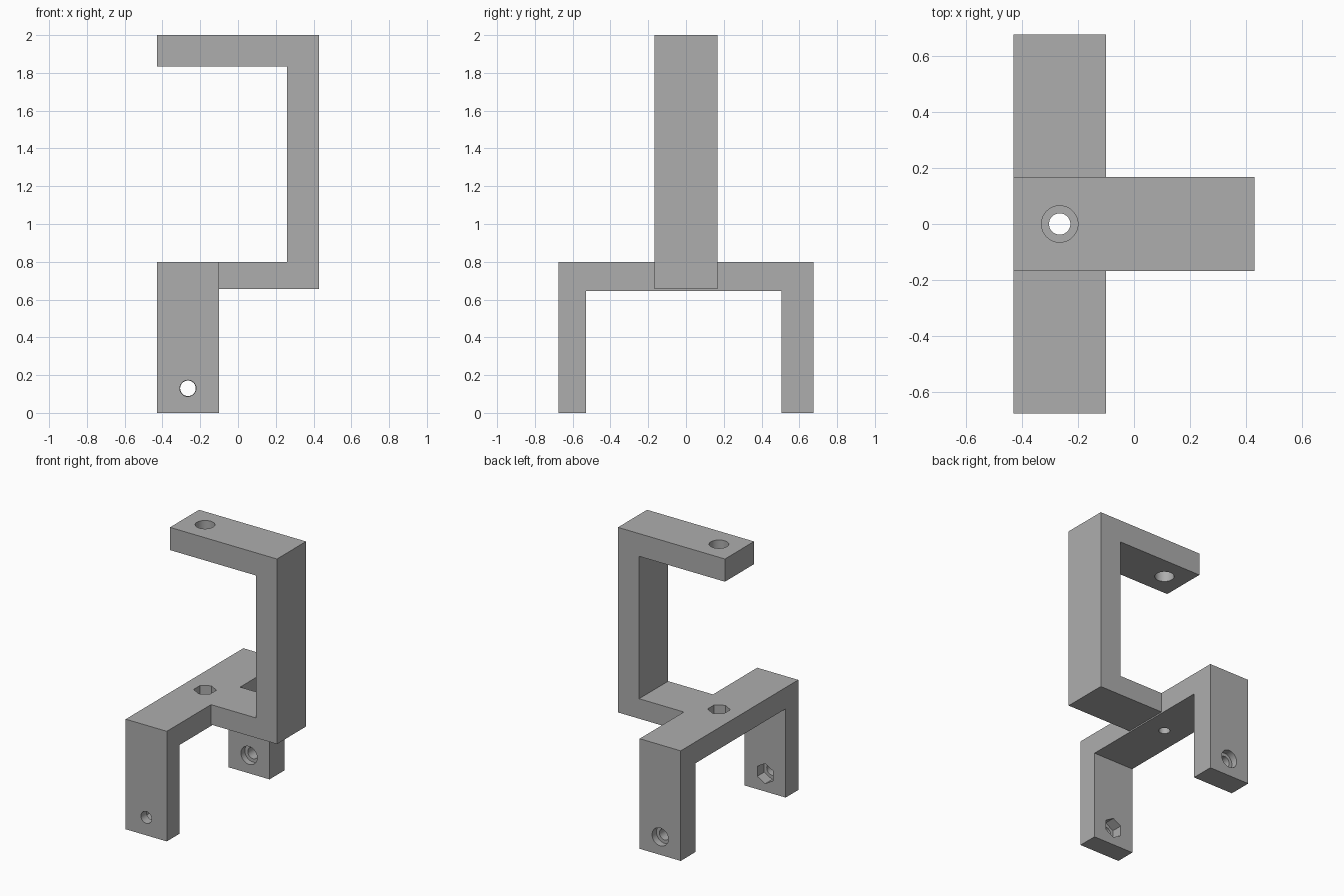
import bpy, bmesh, math
from mathutils import Matrix, Vector

if "Cube" in bpy.data.objects:
    bpy.data.objects.remove(bpy.data.objects["Cube"])

# Single plain grey material
grey = bpy.data.materials.new("plain_grey")
grey.use_nodes = True
colour = (0.42, 0.42, 0.42, 1)
grey.diffuse_color = colour
grey.node_tree.nodes["Principled BSDF"].inputs["Base Color"].default_value = colour


def add_object(name, bm):
    bmesh.ops.recalc_face_normals(bm, faces=bm.faces)
    mesh = bpy.data.meshes.new(name)
    bm.to_mesh(mesh)
    bm.free()
    mesh.materials.append(grey)
    obj = bpy.data.objects.new(name, mesh)
    bpy.context.collection.objects.link(obj)
    return obj


def extrude_profile(name, points, direction):
    """Extrude a closed profile of 3D points along a direction."""
    bm = bmesh.new()
    face = bm.faces.new([bm.verts.new(p) for p in points])
    result = bmesh.ops.extrude_face_region(bm, geom=[face], use_keep_orig=True)
    moved = [v for v in result["geom"] if isinstance(v, bmesh.types.BMVert)]
    bmesh.ops.translate(bm, verts=moved, vec=direction)
    return add_object(name, bm)


def drill(part, axis, start, end, radius, sides=48):
    """Cut a round or six-sided hole through a part, along y or z."""
    bm = bmesh.new()
    bmesh.ops.create_cone(bm, cap_ends=True, segments=sides, radius1=radius,
                          radius2=radius, depth=end - start)
    # Corners of a hexagon point along y (z holes) or z (y holes)
    turn = Matrix.Rotation(math.radians(90), 4, "X") if axis == "y" else Matrix()
    mid = (start + end) / 2
    place = Vector((HOLE_X, mid, HOLE_Z)) if axis == "y" else Vector((HOLE_X, 0, mid))
    bmesh.ops.transform(bm, matrix=Matrix.Translation(place) @ turn, verts=bm.verts)
    cutter = add_object("hole_cutter", bm)
    cutter.hide_render = True
    mod = part.modifiers.new("hole", "BOOLEAN")
    mod.operation = "DIFFERENCE"
    mod.solver = "EXACT"
    mod.object = cutter
    bpy.context.view_layer.objects.active = part
    bpy.ops.object.modifier_apply(modifier=mod.name)
    bpy.data.objects.remove(cutter)


LEFT, INNER, RIGHT = -0.43, -0.10, 0.43
HOLE_X, HOLE_Z = -0.265, 0.13
BASE_TOP = 0.80

# Base bridge: two legs joined by a crossbar
base_outline = [(-0.675, 0), (-0.53, 0), (-0.53, 0.645), (0.505, 0.645),
                (0.505, 0), (0.675, 0), (0.675, BASE_TOP), (-0.675, BASE_TOP)]
base = extrude_profile("base_bridge", [(LEFT, y, z) for y, z in base_outline],
                       (INNER - LEFT, 0, 0))

# C-shaped upright: lower arm, post and top arm
arm_outline = [(INNER, 0.655), (RIGHT, 0.655), (RIGHT, 2), (LEFT, 2),
               (LEFT, 1.835), (0.26, 1.835), (0.26, BASE_TOP), (INNER, BASE_TOP)]
arm = extrude_profile("upright_arm", [(x, -0.167, z) for x, z in arm_outline],
                      (0, 0.334, 0))

# Top arm hole, then crossbar bolt hole with nut pocket
drill(arm, "z", 1.7, 2.1, 0.065)
drill(base, "z", 0.5, 0.9, 0.038)
drill(base, "z", 0.72, 0.9, 0.075, 6)

# Front leg: bolt hole with nut pocket on the inner face
drill(base, "y", -0.8, -0.4, 0.043)
drill(base, "y", -0.61, -0.4, 0.073, 6)

# Back leg: bolt hole counterbored on both faces
drill(base, "y", 0.4, 0.8, 0.041)
drill(base, "y", 0.4, 0.55, 0.065)
drill(base, "y", 0.625, 0.8, 0.065)

# Smooth hole walls with sharp rims
for part in (base, arm):
    bpy.ops.object.select_all(action="DESELECT")
    part.select_set(True)
    bpy.context.view_layer.objects.active = part
    bpy.ops.object.shade_smooth_by_angle(angle=math.radians(30))
